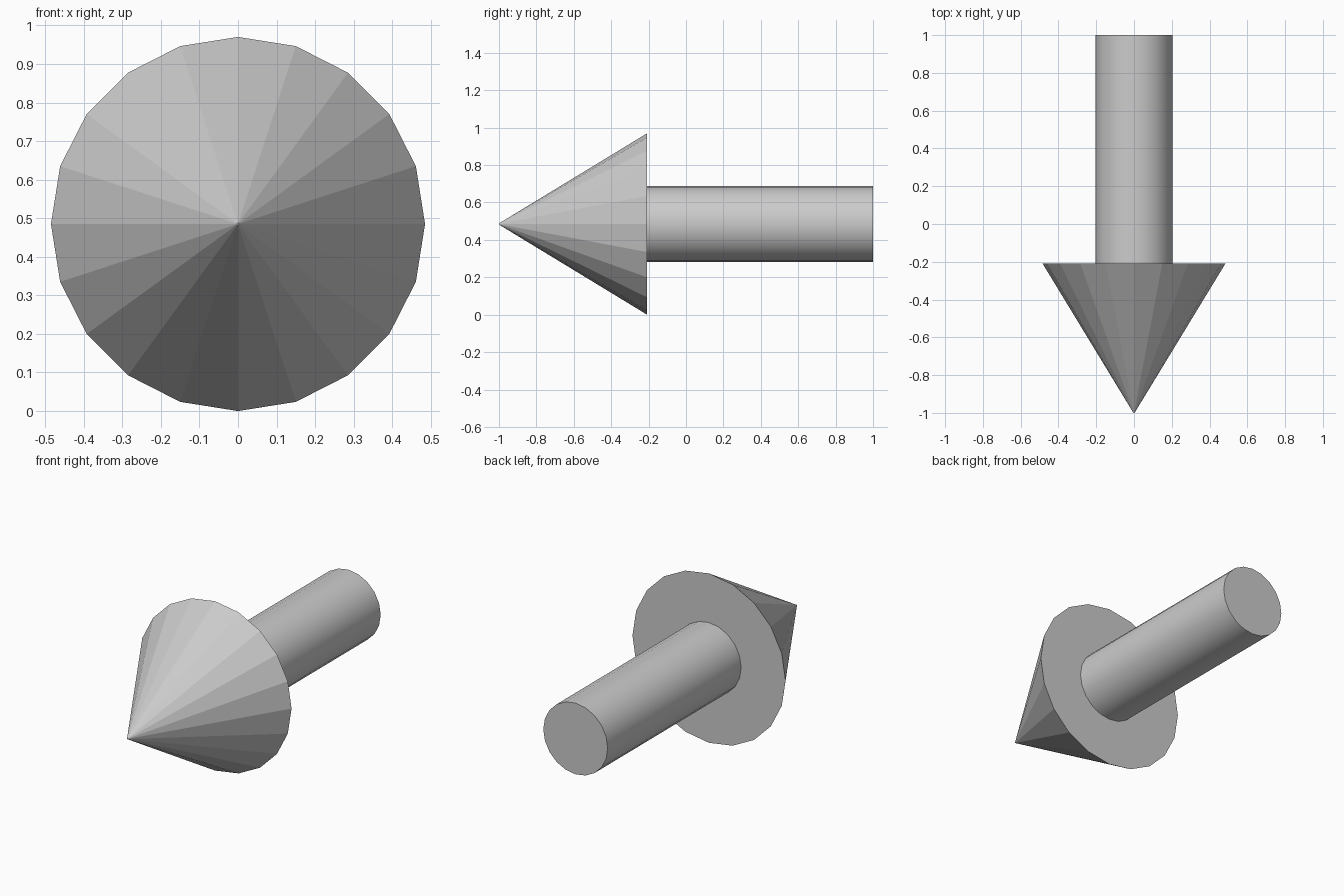
import bpy
from math import radians

if "Cube" in bpy.data.objects:
    bpy.data.objects.remove(bpy.data.objects["Cube"])

HEAD_R = 0.485      # head radius, also the axis height
SHAFT_R = 0.204
JOIN_Y = -0.208     # where head meets shaft
SIDES = 20


def tapered(name, r_back, r_front, y_back, y_front):
    """Round part lying along y, from y_back to y_front."""
    bpy.ops.mesh.primitive_cone_add(
        vertices=SIDES, radius1=r_back, radius2=r_front,
        depth=y_back - y_front,
        location=(0, (y_back + y_front) / 2, HEAD_R),
        rotation=(radians(90), 0, 0))
    obj = bpy.context.object
    obj.name = name
    return obj


# Flat-faceted pointed head with a tiny blunt tip
tapered("arrow_head", HEAD_R, 0.003, JOIN_Y, -1.0)

# Smooth round shaft with sharp end caps
tapered("arrow_shaft", SHAFT_R, SHAFT_R, 1.0, JOIN_Y)
bpy.ops.object.shade_smooth_by_angle(angle=radians(30))
